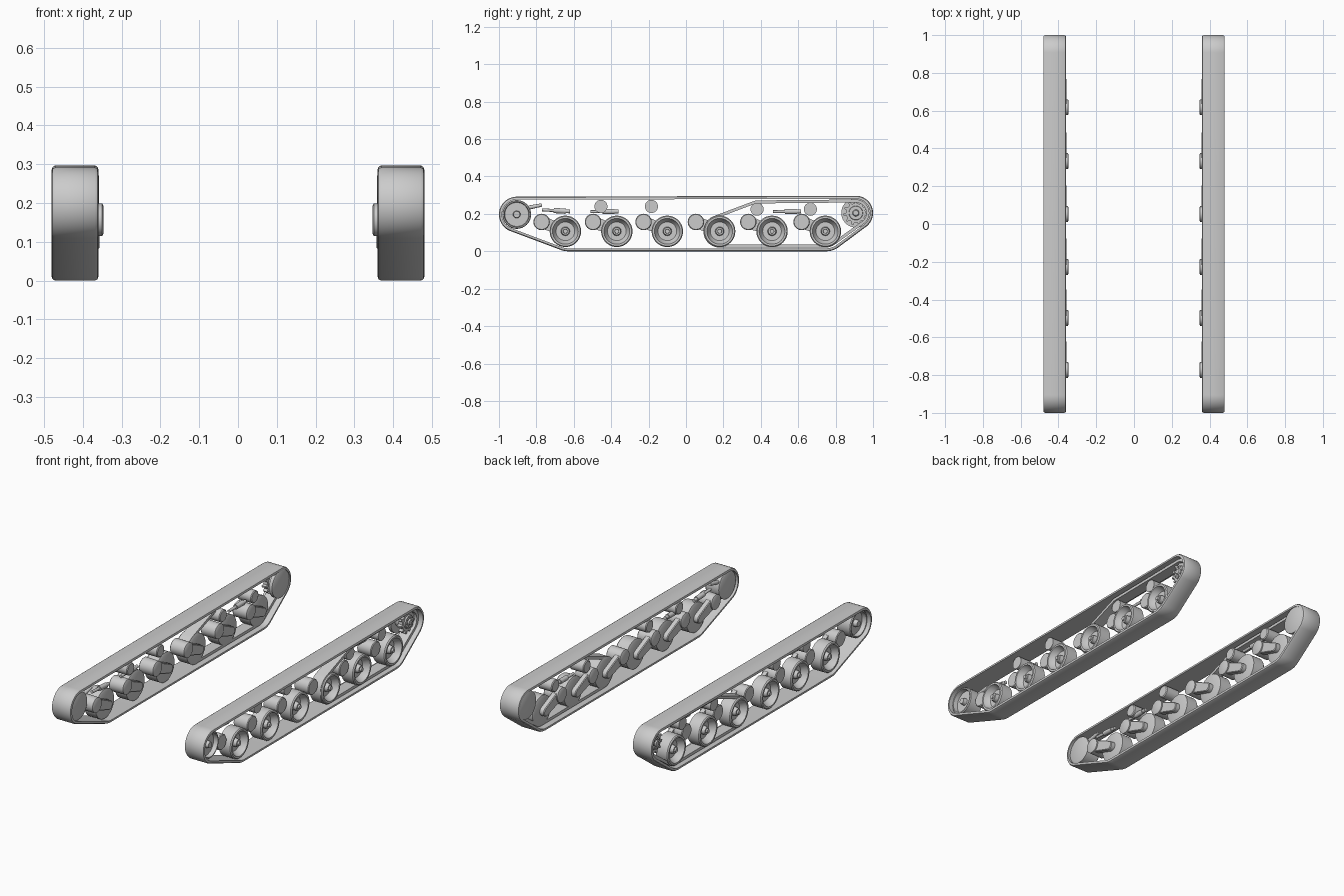
import bpy, bmesh
from math import sin, cos, pi, hypot
from mathutils import geometry

if "Cube" in bpy.data.objects:
    bpy.data.objects.remove(bpy.data.objects["Cube"])

GREY = (0.6, 0.6, 0.6, 1)
mat = bpy.data.materials.new("plain grey")
mat.use_nodes = True
mat.diffuse_color = GREY
mat.node_tree.nodes["Principled BSDF"].inputs["Base Color"].default_value = GREY


def loft(name, rings, closed=False):
    """Skin a row of equal rings; cap the ends or join last to first. Mirrored to both sides."""
    bm = bmesh.new()
    vs = [[bm.verts.new(p) for p in ring] for ring in rings]
    n = len(vs[0])
    pairs = list(zip(vs, vs[1:])) + ([(vs[-1], vs[0])] if closed else [])
    for a, b in pairs:
        for i in range(n):
            j = (i + 1) % n
            bm.faces.new((a[i], a[j], b[j], b[i]))
    if not closed:
        bm.faces.new(vs[0])
        bm.faces.new(vs[-1])
    bmesh.ops.recalc_face_normals(bm, faces=bm.faces)
    mesh = bpy.data.meshes.new(name)
    bm.to_mesh(mesh)
    bm.free()
    mesh.materials.append(mat)
    ob = bpy.data.objects.new(name, mesh)
    bpy.context.collection.objects.link(ob)
    bpy.ops.object.select_all(action='DESELECT')
    ob.select_set(True)
    bpy.context.view_layer.objects.active = ob
    bpy.ops.object.shade_smooth_by_angle(angle=0.6)
    ob.modifiers.new("Mirror", 'MIRROR').use_mirror_merge = False
    return ob


def belt_ring(circles, steps=64):
    """Taut outline round circles (y, z, r); returns a function of x and inward depth."""
    samples = [(y, z, r, 2 * pi * k / steps) for y, z, r in circles for k in range(steps)]
    pts = [(y + r * cos(a), z + r * sin(a)) for y, z, r, a in samples]
    hull = [samples[i] for i in geometry.convex_hull_2d(pts)]
    return lambda x, d=0: [(x, y + (r - d) * cos(a), z + (r - d) * sin(a)) for y, z, r, a in hull]


def lathe(name, y, z, profile, n=32):
    """Turn (x, radius) points about an axis along x."""
    return loft(name, [[(x, y + r * cos(2 * pi * k / n), z + r * sin(2 * pi * k / n))
                        for k in range(n)] for x, r in profile])


def rod(name, x, start, end, profile, n=12):
    """Round bar in a plane of constant x; profile is (fraction, radius)."""
    dy, dz = end[0] - start[0], end[1] - start[1]
    length = hypot(dy, dz)
    uy, uz = -dz / length, dy / length
    rings = []
    for t, r in profile:
        rings.append([(x + r * cos(2 * pi * k / n),
                       start[0] + dy * t + uy * r * sin(2 * pi * k / n),
                       start[1] + dz * t + uz * r * sin(2 * pi * k / n)) for k in range(n)])
    return loft(name, rings)


IDLER = (-0.905, 0.197)
DRIVE = (0.908, 0.205)
WHEELS = [-0.645, -0.37, -0.10, 0.18, 0.46, 0.745]
WHEEL_Z = 0.107

# Outer track band with rounded edges
ring = belt_ring([(*IDLER, 0.095), (*DRIVE, 0.092),
                  (-0.63, 0.11, 0.11), (0.75, 0.11, 0.11)])
section = [(0.36, 0.010), (0.362, 0.004), (0.369, 0), (0.471, 0),
           (0.478, 0.004), (0.48, 0.010), (0.48, 0.016), (0.36, 0.016)]
loft("track_band", [ring(x, d) for x, d in section], closed=True)

# Inner guide belt round the rear wheels and sprocket
ring = belt_ring([(0.18, 0.107, 0.087), (0.38, 0.225, 0.047),
                  (*DRIVE, 0.072), (0.745, 0.107, 0.087)])
loft("guide_belt", [ring(x, d) for x, d in
                    [(0.39, 0), (0.455, 0), (0.455, 0.016), (0.39, 0.016)]], closed=True)

# Road wheels with swing arms and pivots
for i, y in enumerate(WHEELS):
    lathe(f"road_wheel_{i}", y, WHEEL_Z,
          [(0.385, 0.072), (0.390, 0.084), (0.460, 0.084), (0.466, 0.079), (0.466, 0.069),
           (0.450, 0.064), (0.430, 0.050), (0.430, 0.024), (0.455, 0.020), (0.455, 0.012),
           (0.464, 0.011), (0.464, 0.004)])
    pivot = y - 0.127
    arm = belt_ring([(pivot, 0.157, 0.034), (y, WHEEL_Z, 0.026)], 24)
    loft(f"swing_arm_{i}", [arm(0.357, 0.004), arm(0.361), arm(0.386)])
    lathe(f"arm_pivot_{i}", pivot, 0.157,
          [(0.346, 0.034), (0.350, 0.042), (0.435, 0.044), (0.439, 0.040)], 24)

# Return rollers
for i, (y, z) in enumerate([(-0.455, 0.24), (-0.185, 0.24), (0.38, 0.225), (0.665, 0.225)]):
    lathe(f"return_roller_{i}", y, z, [(0.358, 0.030), (0.362, 0.035), (0.445, 0.035)], 24)

# Dampers and idler tensioner
for i, y in enumerate([-0.77, -0.51, 0.465]):
    rod(f"damper_{i}", 0.385, (y, 0.222 if i == 0 else 0.212), (y + 0.15, 0.213),
        [(0, 0.008), (0.42, 0.008), (0.42, 0.014), (0.85, 0.014), (0.85, 0.010), (1, 0.010)])
rod("idler_tensioner", 0.39, (-0.84, 0.234), (-0.77, 0.248), [(0, 0.011), (1, 0.009)])

# Front idler wheel
lathe("idler_wheel", *IDLER,
      [(0.368, 0.066), (0.373, 0.077), (0.455, 0.077), (0.460, 0.073), (0.460, 0.067),
       (0.435, 0.064), (0.435, 0.020), (0.458, 0.017), (0.458, 0.006)])

# Drive housing, toothed sprocket and hub with bolts
lathe("drive_housing", *DRIVE, [(0.362, 0.070), (0.366, 0.078), (0.385, 0.078), (0.385, 0.040),
                                (0.42, 0.040)])
TEETH = 11
outline = []
for k in range(TEETH):
    for step, r in [(0, 0.052), (0.5, 0.052), (0.62, 0.066), (0.88, 0.066)]:
        a = 2 * pi * (k + step) / TEETH
        outline.append((DRIVE[0] + r * cos(a), DRIVE[1] + r * sin(a)))
loft("drive_sprocket", [[(x, y, z) for y, z in outline] for x in (0.415, 0.44)])
lathe("sprocket_hub", *DRIVE, [(0.43, 0.040), (0.448, 0.036), (0.448, 0.018), (0.456, 0.014)], 24)
for k in range(8):
    a = pi * k / 4
    lathe(f"hub_bolt_{k}", DRIVE[0] + 0.028 * cos(a), DRIVE[1] + 0.028 * sin(a),
          [(0.445, 0.004), (0.453, 0.004)], 6)
